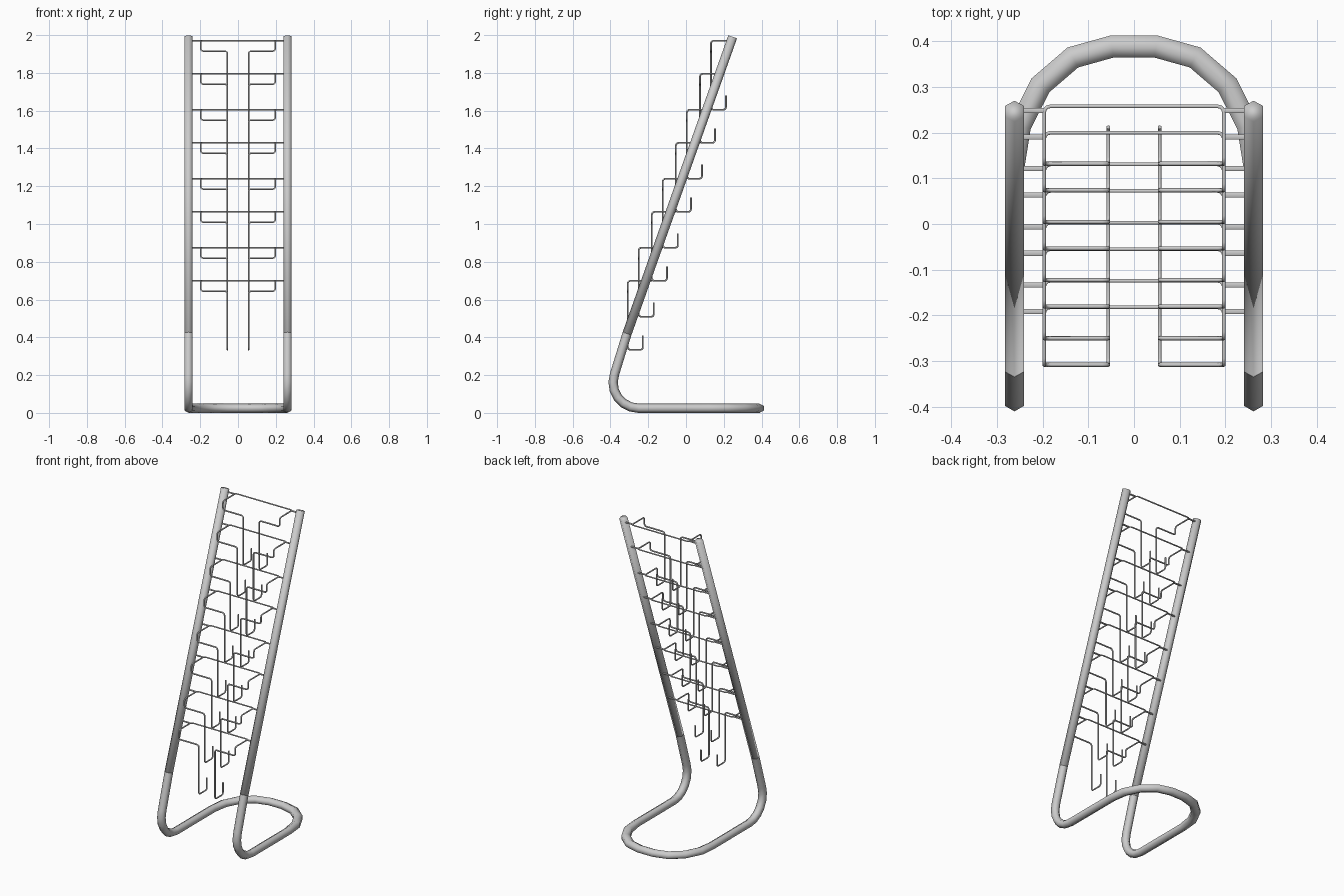
import bpy, bmesh
from math import sin, cos, pi, radians
from mathutils import Vector as V

if "Cube" in bpy.data.objects:
    bpy.data.objects.remove(bpy.data.objects["Cube"])


def fillet(pts, r, seg=3):
    """Round the inner corners of a polyline."""
    pts = [V(p) for p in pts]
    out = [pts[0]]
    for a, p, b in zip(pts, pts[1:], pts[2:]):
        s, e = p + (a - p).normalized() * r, p + (b - p).normalized() * r
        c = s + e - p
        for i in range(seg + 1):
            t = i / seg * pi / 2
            out.append(c + (s - c) * cos(t) + (e - c) * sin(t))
    return out + [pts[-1]]


def sweep(bm, path, r, side, n=6, widen=lambda p: 1):
    """Sweep an n-gon along a path with true mitres and capped ends."""
    path = [V(p) for p in path]
    d = (path[1] - path[0]).normalized()
    v = V(side)
    u = v.cross(d).normalized()
    v = d.cross(u)
    ring = [path[0] + (u * cos(2 * pi * k / n) + v * sin(2 * pi * k / n)) * r
            for k in range(n)]
    rings = [[bm.verts.new(c) for c in ring]]
    for i in range(1, len(path)):
        p = path[i]
        d = (p - path[i - 1]).normalized()
        m = d
        if i < len(path) - 1:
            m = d + (path[i + 1] - p).normalized()
        ring = [c + d * ((p - c).dot(m) / d.dot(m)) for c in ring]
        w = widen(p)
        rings.append([bm.verts.new(p + (c - p) * V((1, 1, 1)).length / 3 ** 0.5
                                   if w == 1 else
                                   V((p.x + (c.x - p.x) * w, p.y + (c.y - p.y) * w, c.z)))
                      for c in ring])
    for a, b in zip(rings, rings[1:]):
        for k in range(n):
            j = (k + 1) % n
            bm.faces.new((a[k], a[j], b[j], b[k]))
    bm.faces.new(rings[0][::-1])
    bm.faces.new(rings[-1])


def finish(name, bm, angle=65):
    bmesh.ops.recalc_face_normals(bm, faces=bm.faces)
    me = bpy.data.meshes.new(name)
    bm.to_mesh(me)
    bm.free()
    ob = bpy.data.objects.new(name, me)
    bpy.context.collection.objects.link(ob)
    bpy.ops.object.select_all(action='DESELECT')
    ob.select_set(True)
    bpy.context.view_layer.objects.active = ob
    bpy.ops.object.shade_smooth_by_angle(angle=radians(angle))
    return ob


X, R = 0.262, 0.0245
seam, top = V((X, -0.312, 0.42)), V((X, 0.247, 1.991))

# upper rails (soft-shaded ends)
for name, s in (("left_rail", -1), ("right_rail", 1)):
    bm = bmesh.new()
    sweep(bm, [(s * X, seam.y, seam.z), (s * X, top.y, top.z)], R, (1, 0, 0))
    finish(name, bm, 130)

# base tube: heel bend on each side joined by the rear floor loop
half = [seam]
rb, cy = 0.136, -0.25
for i in range(7):
    a = radians(160.4 + 109.6 * i / 6)
    half.append(V((X, cy + rb * cos(a), R + rb + rb * sin(a))))
for x, y in ((X, 0.12), (0.25, 0.215), (0.205, 0.304), (0.134, 0.365), (0.048, 0.389)):
    half.append(V((x, y, R)))
mirrored = [V((-p.x, p.y, p.z)) for p in reversed(half)]
bm = bmesh.new()
sweep(bm, half + mirrored, R, (1, 0, 0),
      widen=lambda p: 1.14 if p.y > 0.2 else 1)
finish("base_tube", bm)

# one bent wire hanger: hook, drop, inward step, arm, back bar (mirrored)
side = [(0.056, -0.046, -0.29), (0.056, -0.046, -0.365), (0.056, -0.126, -0.365),
        (0.056, -0.126, -0.055), (0.197, -0.126, -0.055), (0.197, -0.126, 0),
        (0.197, 0, 0)]
wire = side + [(-x, y, z) for x, y, z in reversed(side)]
bm = bmesh.new()
sweep(bm, fillet(wire, 0.014), 0.0045, (1, 0, 0))
hanger = finish("wire_hanger_1", bm)

# flat stubs welding the hanger to the rails
bm = bmesh.new()
for s in (-1, 1):
    sweep(bm, [(s * 0.25, -0.009, 0), (s * 0.196, -0.009, 0)], 0.0065, (0, 1, 0))
for v in bm.verts:
    v.co.z *= 0.7
stubs = finish("rail_stubs_1", bm)

# eight tiers, spaced in alternating steps
tiers = [(0.258 - 0.1275 * (i // 2) - 0.058 * (i % 2),
          1.97 - 0.3653 * (i // 2) - 0.175 * (i % 2)) for i in range(8)]
for i, (y, z) in enumerate(tiers):
    for src, name in ((hanger, "wire_hanger"), (stubs, "rail_stubs")):
        ob = src
        if i:
            ob = src.copy()
            ob.name = f"{name}_{i + 1}"
            bpy.context.collection.objects.link(ob)
        ob.location = (0, y, z)
